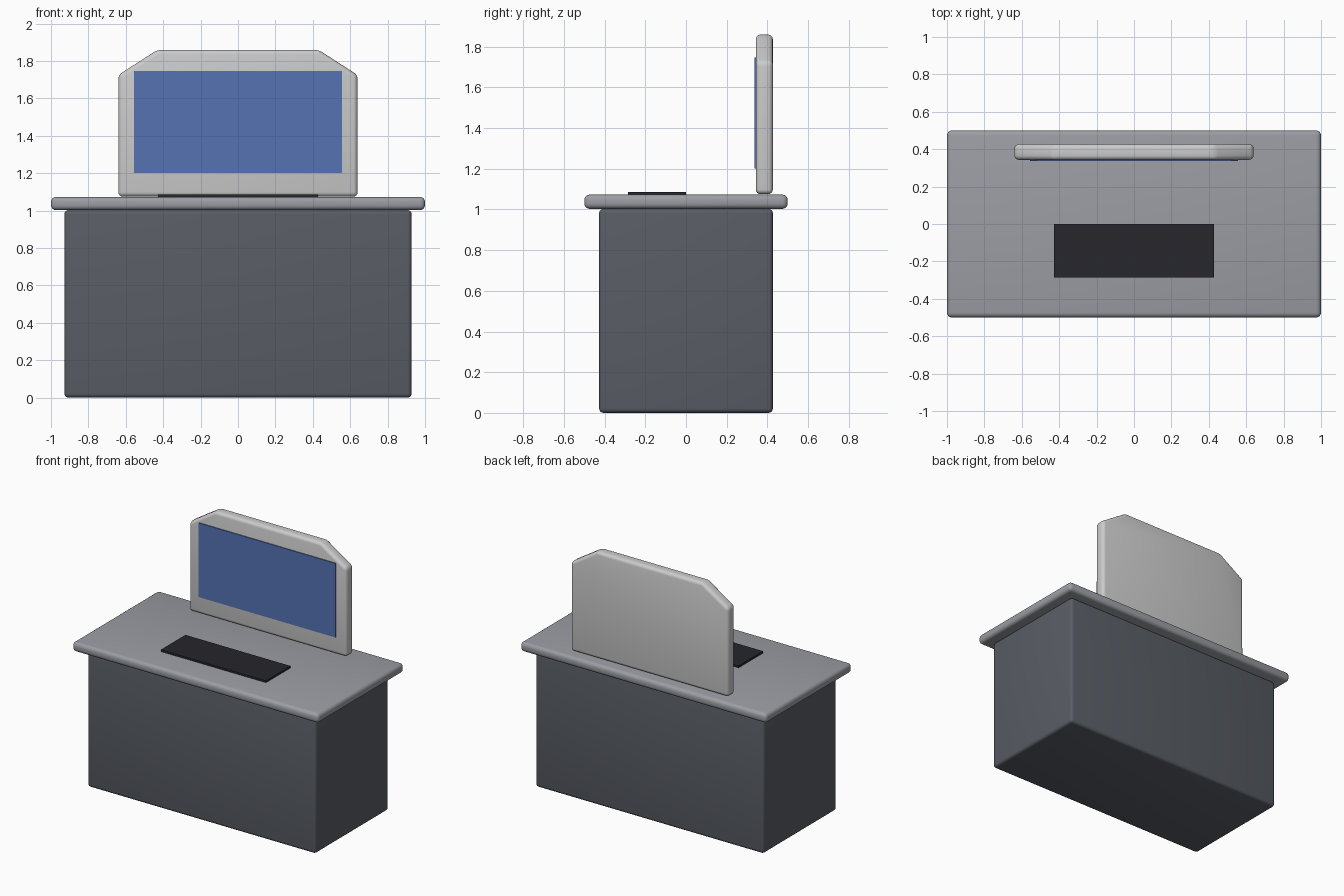
import bpy
import bmesh

if "Cube" in bpy.data.objects:
    bpy.data.objects.remove(bpy.data.objects["Cube"])


def material(name, rgb):
    m = bpy.data.materials.new(name)
    m.diffuse_color = (*rgb, 1)
    m.use_nodes = True
    m.node_tree.nodes["Principled BSDF"].inputs["Base Color"].default_value = m.diffuse_color
    return m


def prism(name, profile, y0, y1, mat, bevel=0.0):
    """Extrude an (x, z) outline from y0 to y1, optionally rounding its edges."""
    bm = bmesh.new()
    face = bm.faces.new([bm.verts.new((x, y0, z)) for x, z in profile])
    ext = bmesh.ops.extrude_face_region(bm, geom=[face])
    verts = [v for v in ext["geom"] if isinstance(v, bmesh.types.BMVert)]
    bmesh.ops.translate(bm, verts=verts, vec=(0, y1 - y0, 0))
    bmesh.ops.recalc_face_normals(bm, faces=bm.faces)
    if bevel:
        bmesh.ops.bevel(bm, geom=bm.edges[:], offset=bevel, segments=4,
                        profile=0.5, affect='EDGES')
    mesh = bpy.data.meshes.new(name)
    bm.to_mesh(mesh)
    bm.free()
    mesh.materials.append(mat)
    ob = bpy.data.objects.new(name, mesh)
    bpy.context.collection.objects.link(ob)
    if bevel:
        bpy.ops.object.select_all(action='DESELECT')
        ob.select_set(True)
        bpy.context.view_layer.objects.active = ob
        bpy.ops.object.shade_smooth_by_angle(angle=0.6)
    return ob


def block(name, half_x, y0, y1, z0, z1, mat, bevel=0.0):
    outline = [(-half_x, z0), (half_x, z0), (half_x, z1), (-half_x, z1)]
    return prism(name, outline, y0, y1, mat, bevel)


dark = material("dark_grey", (0.10, 0.11, 0.13))
mid = material("mid_grey", (0.33, 0.34, 0.37))
light = material("light_grey", (0.58, 0.58, 0.60))
black = material("near_black", (0.02, 0.02, 0.025))
blue = material("screen_blue", (0.09, 0.17, 0.45))

# Solid desk body and overhanging top
block("desk_body", 0.928, -0.427, 0.427, 0.0, 1.003, dark, 0.022)
block("desk_top", 1.0, -0.5, 0.5, 1.003, 1.073, mid, 0.026)

# Monitor shell with clipped upper corners
right = [(0.64, 1.075), (0.64, 1.725), (0.43, 1.86)]
outline = right + [(-x, z) for x, z in reversed(right)]
prism("monitor_shell", outline, 0.343, 0.427, light, 0.024)

# Screen panel slightly proud of the shell
block("monitor_screen", 0.556, 0.336, 0.36, 1.202, 1.746, blue)

# Flat keyboard on the desk top
block("keyboard", 0.427, -0.285, 0.0, 1.072, 1.087, black)
